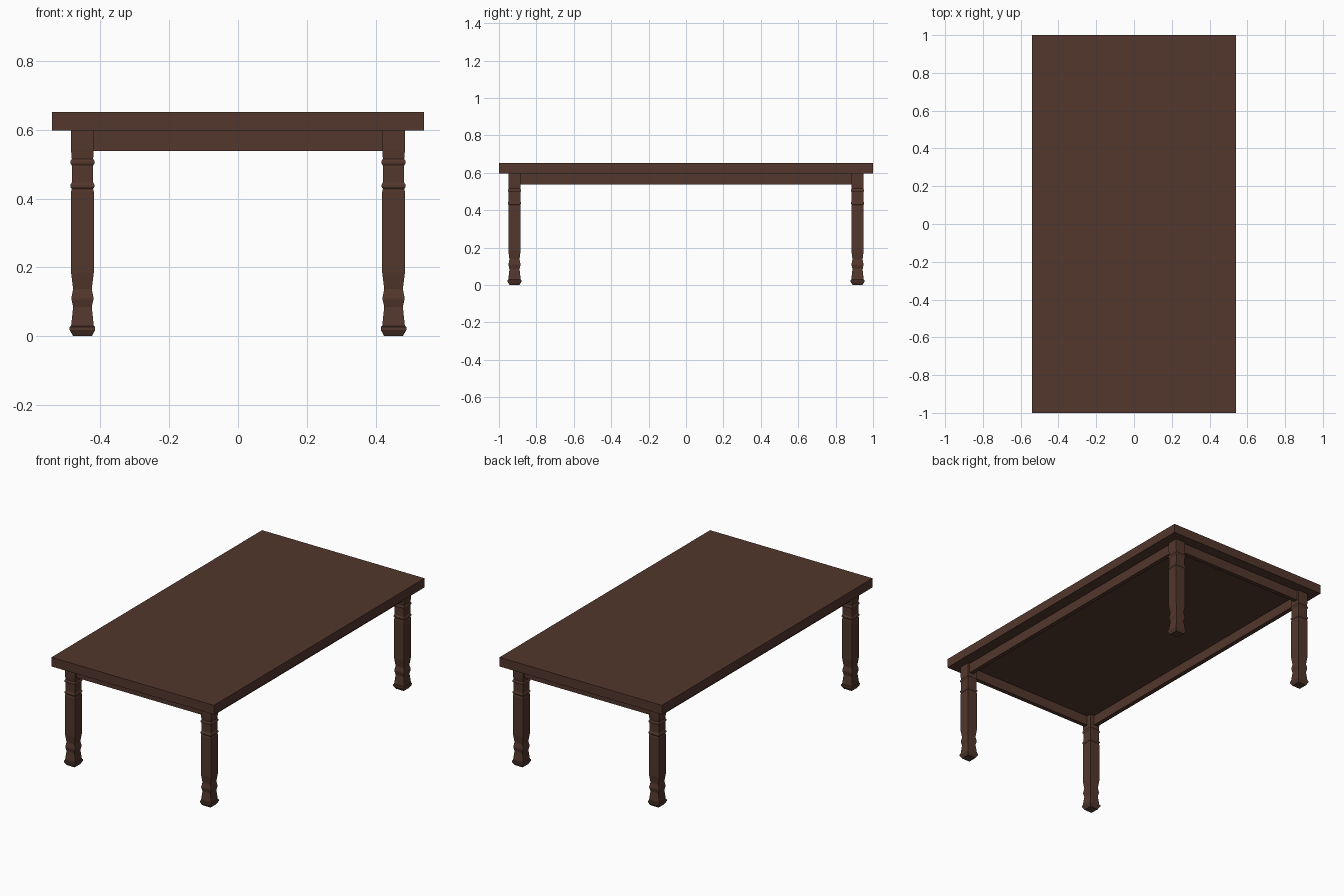
import bpy, bmesh

if "Cube" in bpy.data.objects:
    bpy.data.objects.remove(bpy.data.objects["Cube"])

wood = bpy.data.materials.new("dark_wood")
wood.diffuse_color = (0.085, 0.038, 0.026, 1)
wood.use_nodes = True
wood.node_tree.nodes["Principled BSDF"].inputs["Base Color"].default_value = wood.diffuse_color


def finish(name, bm):
    bmesh.ops.recalc_face_normals(bm, faces=bm.faces)
    me = bpy.data.meshes.new(name)
    bm.to_mesh(me)
    bm.free()
    me.materials.append(wood)
    ob = bpy.data.objects.new(name, me)
    bpy.context.collection.objects.link(ob)
    return ob


def box(name, size, loc):
    bm = bmesh.new()
    bmesh.ops.create_cube(bm, size=1)
    bmesh.ops.scale(bm, vec=size, verts=bm.verts)
    bmesh.ops.translate(bm, vec=loc, verts=bm.verts)
    return finish(name, bm)


TOP, UNDER, APRON = 0.652, 0.597, 0.538
LX, LY = 0.452, 0.917

# Square leg profile: (height, half width)
PROFILE = [(0, .027), (.018, .037), (.027, .037), (.030, .033), (.085, .027),
           (.107, .032), (.112, .032), (.137, .027), (.185, .033), (.420, .033),
           (.428, .031), (.434, .035), (.440, .035), (.447, .031), (.496, .031),
           (.502, .035), (.509, .035), (.515, .031), (.540, .033), (UNDER, .033)]


def leg(name, x, y):
    bm = bmesh.new()
    rings = [[bm.verts.new((x + sx * r, y + sy * r, z))
              for sx, sy in ((-1, -1), (1, -1), (1, 1), (-1, 1))] for z, r in PROFILE]
    for a, b in zip(rings, rings[1:]):
        for i in range(4):
            j = (i + 1) % 4
            bm.faces.new((a[i], a[j], b[j], b[i]))
    bm.faces.new(rings[0])
    bm.faces.new(rings[-1])
    return finish(name, bm)


# Table top
box("table_top", (1.08, 2.0, TOP - UNDER), (0, 0, (TOP + UNDER) / 2))

# Legs
for fy, sy in (("front", -1), ("back", 1)):
    for fx, sx in (("left", -1), ("right", 1)):
        leg(f"{fy}_{fx}_leg", sx * LX, sy * LY)

# Apron rails between the legs
T, H, ZC = 0.025, UNDER - APRON, (UNDER + APRON) / 2
INSET = 0.008
for name, s in (("front", -1), ("back", 1)):
    box(f"{name}_apron", (2 * LX - .064, T, H), (0, s * (LY + INSET), ZC))
for name, s in (("left", -1), ("right", 1)):
    box(f"{name}_apron", (T, 2 * LY - .064, H), (s * (LX + INSET), 0, ZC))
